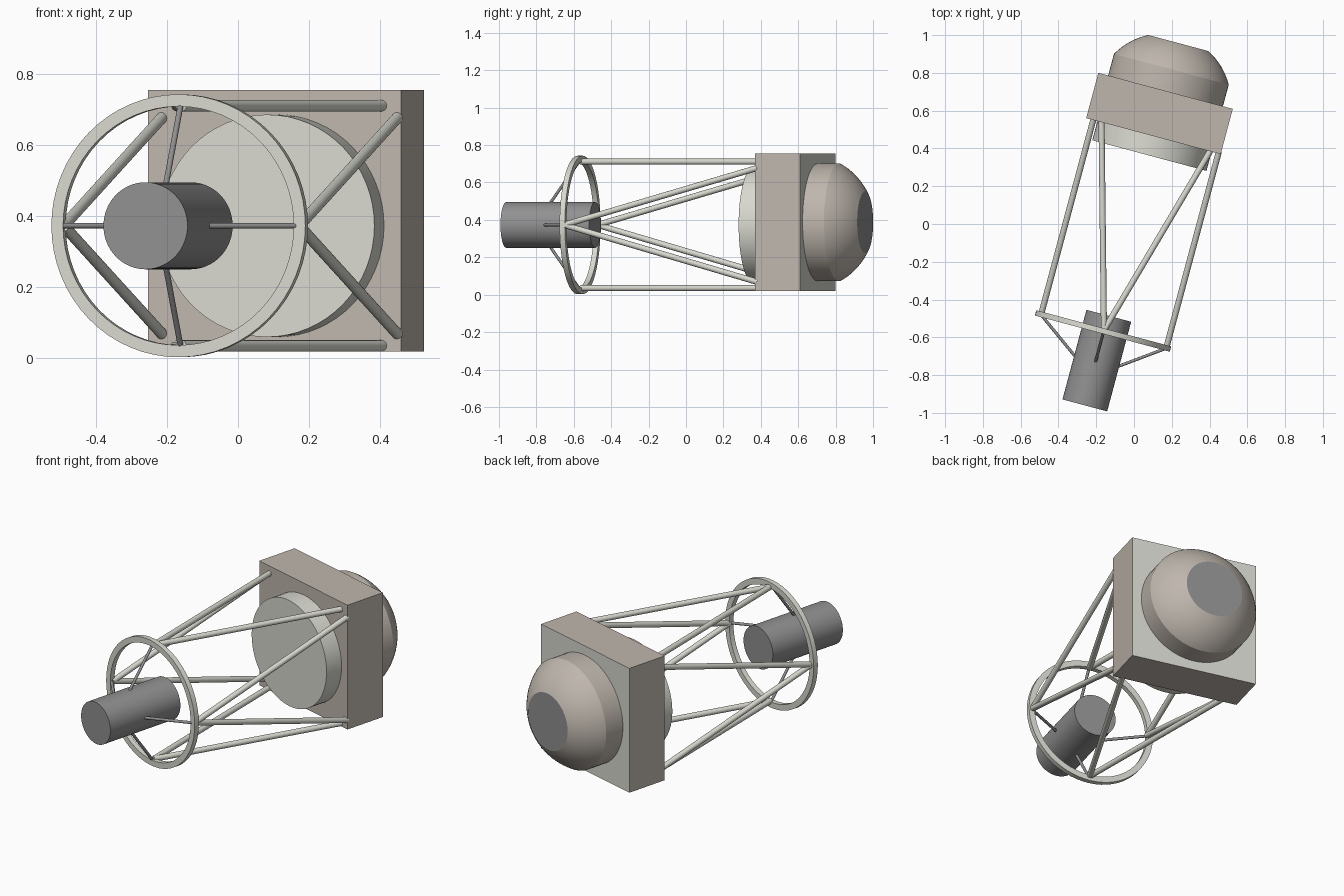
import bpy, bmesh, math
from mathutils import Matrix, Vector

if "Cube" in bpy.data.objects:
    bpy.data.objects.remove(bpy.data.objects["Cube"])

YAW = Matrix.Rotation(math.radians(-15), 4, 'Z')   # whole instrument is turned about z
CX, CZ = -0.008, 0.373                             # optical axis (runs along local y)
BX, BZ = -0.021, 0.387                             # centre of rear box and dome


def material(name, rgb):
    m = bpy.data.materials.new(name)
    m.diffuse_color = (*rgb, 1)
    m.use_nodes = True
    m.node_tree.nodes["Principled BSDF"].inputs["Base Color"].default_value = m.diffuse_color
    return m


WHITE = material("off_white", (0.69, 0.69, 0.63))
TAN = material("warm_grey", (0.52, 0.47, 0.42))
DARK = material("dark_grey", (0.28, 0.28, 0.28))


def finish(name, bm, mats, smooth=True):
    bmesh.ops.recalc_face_normals(bm, faces=bm.faces)
    bm.transform(YAW)
    me = bpy.data.meshes.new(name)
    bm.to_mesh(me)
    bm.free()
    for m in mats:
        me.materials.append(m)
    ob = bpy.data.objects.new(name, me)
    bpy.context.collection.objects.link(ob)
    if smooth:
        bpy.ops.object.select_all(action='DESELECT')
        ob.select_set(True)
        bpy.context.view_layer.objects.active = ob
        bpy.ops.object.shade_smooth_by_angle(angle=math.radians(28))
    return ob


def lathe(name, profile, cx, cz, mats, closed=False, dark_cap=False, n=64):
    """Revolve (radius, y) points around the y axis; open profiles get flat caps."""
    bm = bmesh.new()
    rings = [[bm.verts.new((cx + r * math.cos(2 * math.pi * i / n), y,
                            cz + r * math.sin(2 * math.pi * i / n)))
              for i in range(n)] for r, y in profile]
    pairs = list(zip(rings, rings[1:]))
    if closed:
        pairs.append((rings[-1], rings[0]))
    for a, b in pairs:
        for i in range(n):
            j = (i + 1) % n
            bm.faces.new((a[i], a[j], b[j], b[i]))
    if not closed:
        bm.faces.new(rings[0])
        cap = bm.faces.new(rings[-1])
        if dark_cap:
            cap.material_index = 1
    return finish(name, bm, mats)


def rod(name, a, b, r, mat):
    """Straight round tube between two points given relative to the optical axis."""
    off = Vector((CX, 0, CZ))
    a, b = Vector(a) + off, Vector(b) + off
    d = b - a
    bm = bmesh.new()
    mtx = Matrix.Translation((a + b) / 2) @ d.to_track_quat('Z', 'Y').to_matrix().to_4x4()
    bmesh.ops.create_cone(bm, cap_ends=True, segments=20, radius1=r, radius2=r,
                          depth=d.length, matrix=mtx)
    return finish(name, bm, [mat])


# Rear box with a light back panel
bm = bmesh.new()
bmesh.ops.create_cube(bm, size=1, matrix=Matrix.Translation((BX, 0.6, BZ))
                      @ Matrix.Diagonal((0.737, 0.248, 0.737, 1)))
for f in bm.faces:
    if f.calc_center_median().y > 0.7:
        f.material_index = 1
finish("rear_box", bm, [TAN, WHITE], smooth=False)

# Rear dome: short drum, spherical arc, flat dark cap
R, base = 0.361, 0.177
arc = []
for k in range(13):
    h = base + 0.144 * k / 12
    arc.append((math.sqrt(R * R - h * h), 0.842 + h - base))
lathe("rear_dome", [(arc[0][0], 0.70)] + arc, BX, BZ, [TAN, DARK], dark_cap=True)

# Main mirror drum in front of the box
lathe("main_mirror", [(0.313, 0.50), (0.313, 0.371)], CX - 0.007, CZ, [WHITE])

# Front ring
lathe("front_ring", [(0.370, -0.604), (0.370, -0.575), (0.336, -0.575), (0.336, -0.604)],
      CX - 0.004, CZ, [WHITE], closed=True)

# Secondary housing
lathe("secondary_housing", [(0.1225, -0.504), (0.1225, -0.995)], CX + 0.005, CZ, [DARK])

# Truss tubes: each ring node fans out to two box corners
RN = 0.338
for s, side in ((1, "pos"), (-1, "neg")):
    for t, fan in ((1, "a"), (-1, "b")):
        rod(f"truss_vertical_{side}_{fan}", (0, -0.585, s * RN), (t * 0.30, 0.485, s * RN), 0.016, WHITE)
        rod(f"truss_side_{side}_{fan}", (s * 0.343, -0.585, 0), (s * 0.343, 0.485, t * 0.305), 0.016, WHITE)
    # Thin vanes holding the secondary housing
    rod(f"vane_vertical_{side}", (0, -0.59, s * 0.345), (0, -0.755, s * 0.115), 0.008, DARK)
    rod(f"vane_side_{side}", (s * 0.345, -0.59, 0), (s * 0.115, -0.755, 0), 0.008, DARK)
